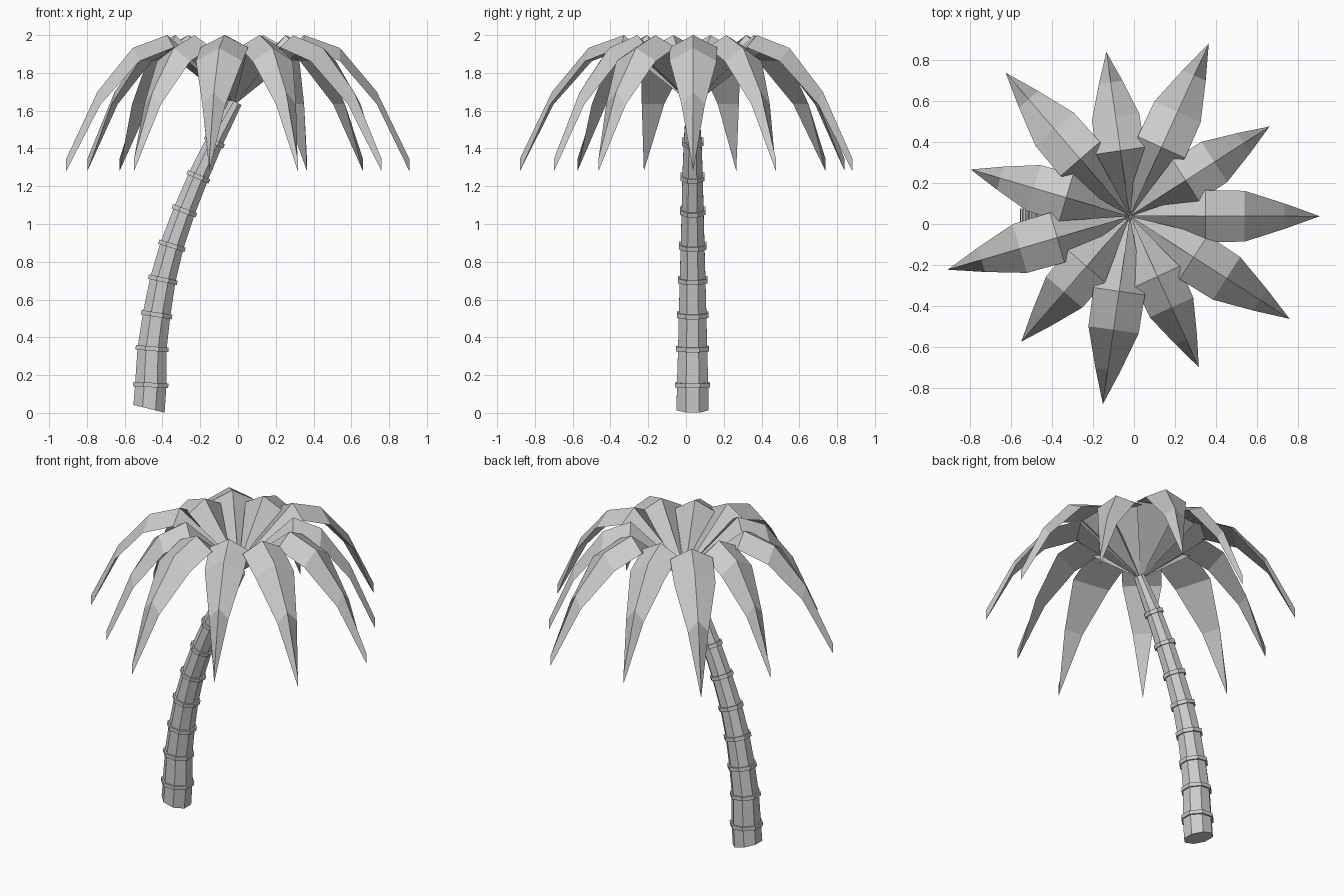
import bpy, math
from mathutils import Vector

if "Cube" in bpy.data.objects:
    bpy.data.objects.remove(bpy.data.objects["Cube"])

grey = bpy.data.materials.new("plain_grey")
grey.diffuse_color = (0.6, 0.6, 0.6, 1)
grey.use_nodes = True
grey.node_tree.nodes["Principled BSDF"].inputs["Base Color"].default_value = grey.diffuse_color

CX, CY = -0.02, 0.038      # crown centre


def make(name, verts, faces):
    mesh = bpy.data.meshes.new(name)
    mesh.from_pydata(verts, [], faces)
    mesh.materials.append(grey)
    obj = bpy.data.objects.new(name, mesh)
    bpy.context.collection.objects.link(obj)
    return obj


def octagon(centre, tangent, apothem):
    """Eight points around a path point, flats facing front and side."""
    t = tangent.normalized()
    side = Vector((t.z, 0, -t.x))
    r = apothem / math.cos(math.pi / 8)
    out = []
    for k in range(8):
        a = math.pi / 8 + k * math.pi / 4
        out.append(centre + side * (r * math.cos(a)) + Vector((0, r * math.sin(a), 0)))
    return out


def loft(name, rings):
    verts = [v for ring in rings for v in ring]
    n, m = len(rings[0]), len(rings)
    faces = [(i * n + k, i * n + (k + 1) % n, (i + 1) * n + (k + 1) % n, (i + 1) * n + k)
             for i in range(m - 1) for k in range(n)]
    faces.append(tuple(reversed(range(n))))
    faces.append(tuple(range((m - 1) * n, m * n)))
    return make(name, verts, faces)


# Trunk path: x, z, apothem
path = [(-0.471, 0.022, 0.085), (-0.462, 0.148, 0.083), (-0.455, 0.34, 0.077),
        (-0.431, 0.52, 0.073), (-0.398, 0.705, 0.068), (-0.35, 0.885, 0.063),
        (-0.284, 1.07, 0.058), (-0.21, 1.25, 0.054), (-0.125, 1.435, 0.047),
        (-0.01, 1.645, 0.032)]
points = [Vector((x, CY - 0.003, z)) for x, z, r in path]
tangents = []
for i in range(len(points)):
    tangents.append(points[min(i + 1, len(points) - 1)] - points[max(i - 1, 0)])
tangents[0] = Vector((0.25, 0, 1))
loft("trunk", [octagon(p, t, s[2]) for p, t, s in zip(points, tangents, path)])

# Collars around the trunk
for i in range(1, len(points) - 1):
    t = tangents[i].normalized()
    r = path[i][2] + 0.01
    loft(f"trunk_ring_{i}", [octagon(points[i] + t * d, t, r) for d in (-0.012, 0.012)])

# Fronds: distance out, half width, ridge height, underside height
sections = [(0.0, 0.0, 1.69, 1.63), (0.37, 0.127, 2.0, 1.935), (0.56, 0.124, 1.932, 1.862),
            (0.755, 0.062, 1.70, 1.634), (0.927, 0.0, 1.345, 1.28)]


def frond(i):
    a = i * math.tau / 11
    reach, wide = (0.874, 0.94) if i % 2 else (1, 1)
    out = Vector((math.cos(a), math.sin(a), 0))
    across = Vector((-out.y, out.x, 0))

    def at(d, w, z):
        return Vector((CX, CY, z)) + out * (d * reach) + across * (w * wide)

    verts, ids = [], []
    for d, w, top, low in sections:
        n = len(verts)
        if w:
            verts += [at(d, 0, top), at(d, w, low), at(d, -w, low)]
            ids.append((n, n + 1, n + 2))
        else:               # folded to a short upright edge
            verts += [at(d, 0, top), at(d, 0, low)]
            ids.append((n, n + 1, n + 1))
    faces = []
    for p, q in zip(ids, ids[1:]):
        for j in range(3):
            k = (j + 1) % 3
            face = list(dict.fromkeys((p[j], q[j], q[k], p[k])))
            faces.append(face)
    make(f"frond_{i + 1}", verts, faces)


for i in range(11):
    frond(i)
